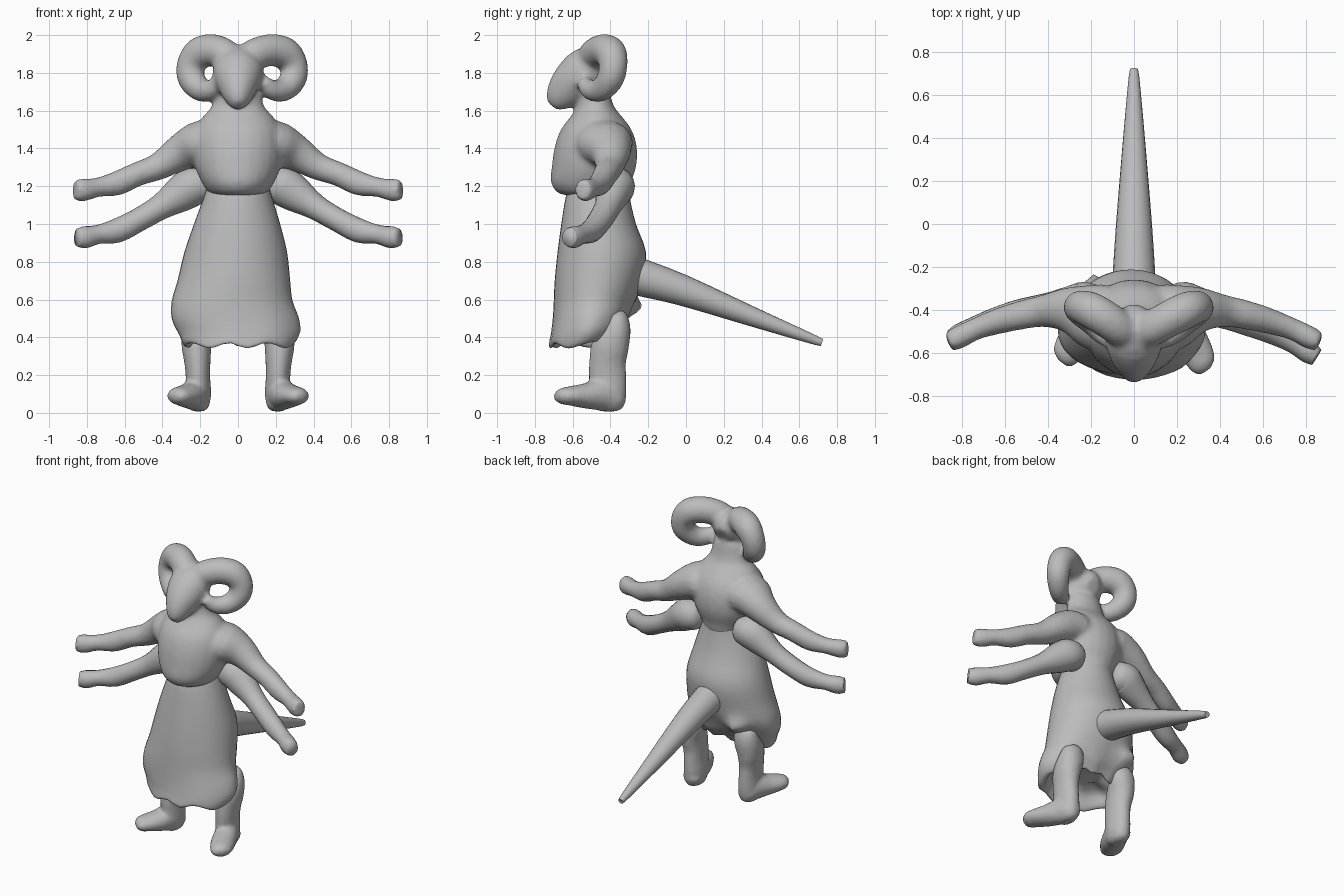
import bpy, bmesh, math
from mathutils import Vector

mat = bpy.data.materials.new("clay grey")
mat.diffuse_color = (0.5, 0.5, 0.5, 1)


def spline(pts, sub):
    """Catmull-Rom through tuples of any length."""
    out = []
    n = len(pts)
    for i in range(n - 1):
        p = [pts[max(i - 1, 0)], pts[i], pts[i + 1], pts[min(i + 2, n - 1)]]
        for s in range(sub):
            t = s / sub
            out.append([0.5 * (2 * b + (c - a) * t + (2 * a - 5 * b + 4 * c - d) * t * t
                               + (3 * b - a - 3 * c + d) * t ** 3)
                        for a, b, c, d in zip(*p)])
    out.append(list(pts[-1]))
    return out


def loft(bm, pts, ref=None, sides=20, sub=3):
    """Closed tube through (x, y, z, ru, rv); without ref the rings stay level."""
    path = spline(pts, sub)
    rings = []
    for i, (x, y, z, ru, rv) in enumerate(path):
        if ref is None:
            u, v = Vector((1, 0, 0)), Vector((0, 1, 0))
        else:
            t = (Vector(path[min(i + 1, len(path) - 1)][:3]) - Vector(path[max(i - 1, 0)][:3])).normalized()
            r = Vector(ref)
            u = (r - t * r.dot(t)).normalized()
            v = t.cross(u)
        c = Vector((x, y, z))
        rings.append([bm.verts.new(c + u * ru * math.cos(a) + v * rv * math.sin(a))
                      for a in (2 * math.pi * k / sides for k in range(sides))])
    for A, B in zip(rings, rings[1:]):
        for k in range(sides):
            j = (k + 1) % sides
            bm.faces.new((A[k], A[j], B[j], B[k]))
    bm.faces.new(rings[0][::-1])
    bm.faces.new(rings[-1])


def finish(bm, name):
    bmesh.ops.recalc_face_normals(bm, faces=bm.faces)
    for f in bm.faces:
        f.smooth = True
    me = bpy.data.meshes.new(name)
    bm.to_mesh(me)
    bm.free()
    me.materials.append(mat)
    ob = bpy.data.objects.new(name, me)
    bpy.context.collection.objects.link(ob)
    return ob


def fuse(ob, voxel, iterations):
    """Merge overlapping tubes into one soft skin."""
    m = ob.modifiers.new("fuse", 'REMESH')
    m.mode = 'VOXEL'
    m.voxel_size = voxel
    m.use_smooth_shade = True
    m = ob.modifiers.new("soften", 'SMOOTH')
    m.iterations = iterations


def mirror(pts, s):
    return [(p[0] * s,) + tuple(p[1:]) for p in pts]


def levels(rows):
    """Rows of (z, front y, back y, half width, centre x) to level rings."""
    return [(c[0] if c else 0, (f + b) / 2, z, w, (b - f) / 2) for z, f, b, w, *c in rows]


# upper body: chest, neck, head, horns and upper arms fused into one skin
bm = bmesh.new()
loft(bm, levels([(1.15, -.62, -.32, .12), (1.165, -.68, -.30, .155), (1.22, -.715, -.29, .192),
                 (1.31, -.71, -.262, .23), (1.41, -.695, -.26, .24), (1.50, -.663, -.288, .225),
                 (1.57, -.61, -.34, .185), (1.63, -.575, -.385, .135), (1.74, -.56, -.41, .11)]), sides=24)
loft(bm, [(0, -.40, 1.80, .05, .06), (0, -.45, 1.82, .11, .12), (0, -.53, 1.81, .135, .125),
          (0, -.595, 1.755, .12, .115), (0, -.645, 1.70, .092, .098), (0, -.685, 1.655, .062, .07),
          (0, -.71, 1.625, .03, .036)], ref=(1, 0, 0))

HORN = [(.02, -.52, 1.86, .06, .06), (.07, -.49, 1.895, .082, .082), (.15, -.44, 1.92, .086, .086),
        (.225, -.40, 1.905, .086, .086), (.27, -.385, 1.845, .077, .077), (.27, -.40, 1.77, .073, .073),
        (.22, -.45, 1.712, .064, .064), (.16, -.51, 1.712, .054, .054), (.12, -.55, 1.76, .035, .035)]
ARM = [(.08, -.45, 1.42, .15, .10), (.19, -.43, 1.425, .155, .125), (.30, -.40, 1.38, .11, .10),
       (.42, -.405, 1.305, .076, .073), (.53, -.425, 1.265, .068, .065), (.64, -.455, 1.215, .06, .066),
       (.74, -.49, 1.195, .052, .052), (.82, -.53, 1.18, .054, .062), (.865, -.55, 1.18, .045, .055)]
for s in (1, -1):
    # the horns sit slightly to the right of the head
    loft(bm, [(s * x + .022 * min(1, x / .2), *p) for x, *p in HORN],
         ref=(-.5 * s, .85, 0), sides=16, sub=4)
    loft(bm, mirror(ARM, s), ref=(0, 1, 0), sides=16)
fuse(finish(bm, "upper_body"), .014, 9)

# lower arms, with rounded shoulders set on the sides of the back
LOWER = [(.13, -.38, 1.20, .04, .04), (.16, -.378, 1.20, .085, .085), (.235, -.375, 1.20, .105, .105),
         (.31, -.39, 1.155, .09, .095), (.41, -.415, 1.09, .07, .068), (.53, -.455, 1.02, .066, .062),
         (.64, -.50, .965, .058, .064), (.74, -.55, .945, .05, .05), (.81, -.595, .93, .052, .058),
         (.85, -.62, .93, .042, .048)]
for s, side, pull in ((1, "right", 0), (-1, "left", .085)):
    bm = bmesh.new()
    loft(bm, [(s * x, y + pull * max(0, x - .25) / .6, z, a, b) for x, y, z, a, b in LOWER],
         ref=(0, 1, 0), sides=16)
    finish(bm, "lower_arm_" + side)

# skirt: outer cloth, then a hem that tucks under
bm = bmesh.new()
loft(bm, levels([(1.24, -.60, -.31, .15), (1.15, -.635, -.30, .178), (1.0, -.66, -.265, .228, -.005),
                 (.85, -.68, -.212, .272, -.012), (.70, -.695, -.23, .298, -.022),
                 (.59, -.70, -.265, .32, -.032), (.50, -.705, -.295, .335, -.018),
                 (.42, -.715, -.32, .32, .005), (.36, -.725, -.355, .29, .005),
                 (.37, -.70, -.37, .255), (.44, -.66, -.36, .23), (.47, -.60, -.40, .12)]), sides=40)
tear = Vector((-.2, -.275, .54))
for v in bm.verts:
    if v.co.z < .62:
        t = min(1, (.62 - v.co.z) / .25)
        back = min(1, max(0, (v.co.y + .55) / .2))
        a = math.atan2(v.co.y + .5, v.co.x)
        v.co.z += t * (.075 * back ** 2 + .014 * math.cos(7 * a))
        v.co.x *= 1 + .02 * t * math.cos(9 * a)
    # torn cloth corner pulled out at the back
    if v.co.y > -.42:
        v.co += Vector((-.02, .11, 0)) * math.exp(-(v.co - tear).length_squared / .004)
finish(bm, "skirt")

# legs with feet turned outwards, the left foot a little shorter
LEG = [(.20, -.36, .54, .03, .03), (.20, -.36, .51, .07, .055), (.21, -.37, .44, .085, .08),
       (.22, -.40, .36, .08, .10), (.215, -.415, .27, .07, .098), (.212, -.415, .19, .065, .10),
       (.21, -.41, .10, .068, .095), (.21, -.41, .03, .055, .08), (.21, -.41, .008, .025, .04)]
FOOT = [(.20, -.33, .05, .03, .03), (.205, -.36, .065, .06, .055), (.225, -.44, .095, .075, .085),
        (.26, -.53, .09, .08, .068), (.30, -.61, .09, .075, .052), (.32, -.66, .088, .06, .042),
        (.335, -.685, .085, .03, .02)]
for s, side, reach in ((1, "right", 1), (-1, "left", .87)):
    bm = bmesh.new()
    loft(bm, mirror(LEG, s), ref=(1, 0, 0), sides=16)
    loft(bm, [(s * x, -.38 + (y + .38) * reach, *p) for x, y, *p in FOOT], ref=(1, 0, 0), sides=16)
    fuse(finish(bm, "leg_" + side), .012, 4)

# tail
bm = bmesh.new()
loft(bm, [(0, -.25, .72, .10, .10), (0, -.02, .65, .085, .082), (0, .35, .51, .055, .052),
          (0, .69, .383, .024, .024), (0, .706, .377, .014, .014)], ref=(1, 0, 0), sides=20)
tail = finish(bm, "tail")
for o in bpy.data.objects:
    o.select_set(o == tail)
bpy.context.view_layer.objects.active = tail
bpy.ops.object.shade_smooth_by_angle(angle=math.radians(45))
